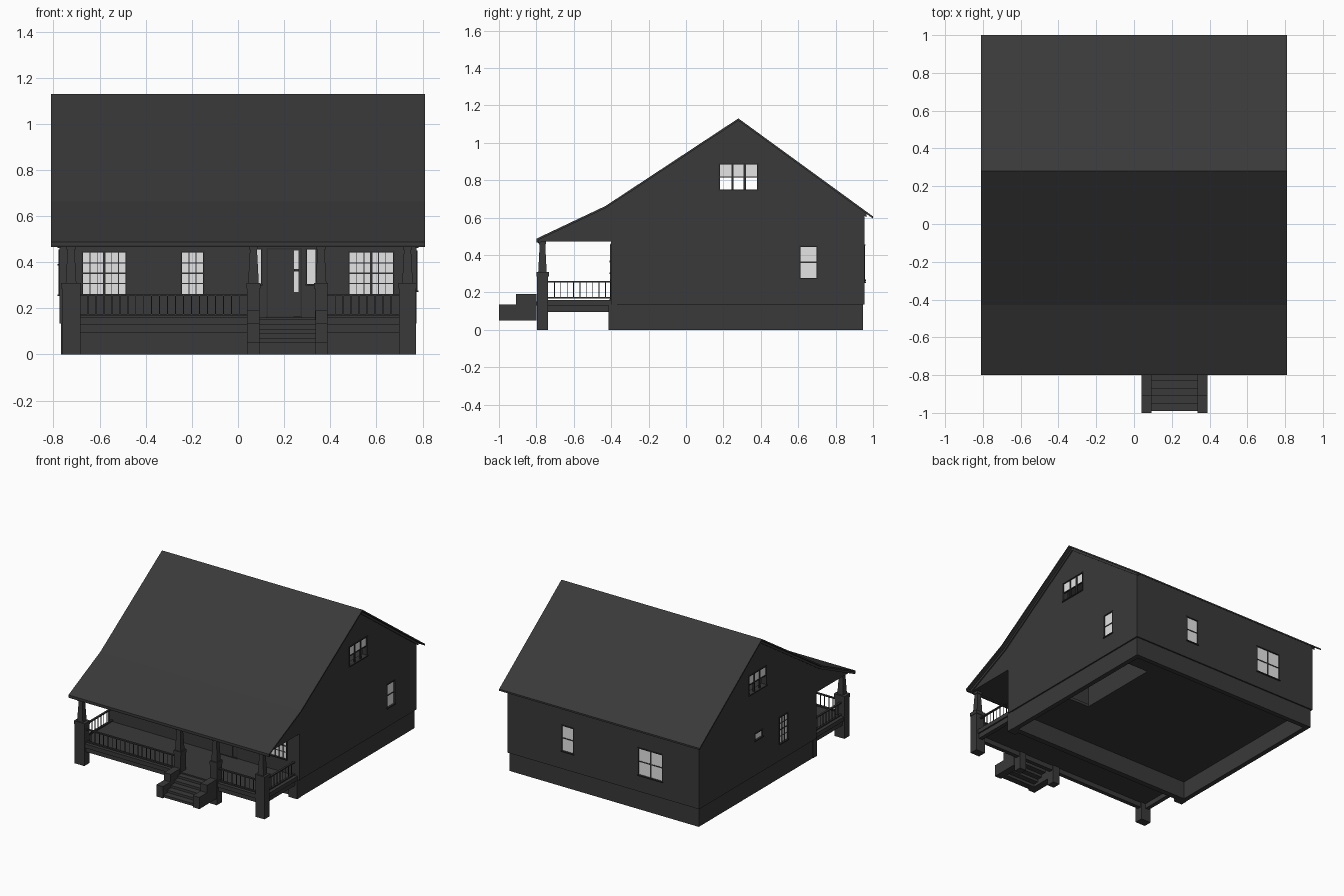
import bpy, bmesh
from mathutils import Matrix

cube = bpy.data.objects.get("Cube")
if cube:
    bpy.data.objects.remove(cube, do_unlink=True)


def material(name, value):
    m = bpy.data.materials.new(name)
    m.use_nodes = True
    colour = (value, value, value, 1)
    m.diffuse_color = colour
    m.node_tree.nodes["Principled BSDF"].inputs["Base Color"].default_value = colour
    return m


SIDING = material("charcoal", 0.041)
TRIM = material("dark trim", 0.03)
GLASS = material("pale glass", 0.78)


def box(bm, x0, x1, y0, y1, z0, z1, taper=1.0):
    mat = Matrix.Translation(((x0 + x1) / 2, (y0 + y1) / 2, (z0 + z1) / 2))
    mat = mat @ Matrix.Diagonal((abs(x1 - x0), abs(y1 - y0), z1 - z0, 1))
    verts = bmesh.ops.create_cube(bm, size=1, matrix=mat)["verts"]
    for v in verts:
        if v.co.z > (z0 + z1) / 2:
            v.co.x = (x0 + x1) / 2 + (v.co.x - (x0 + x1) / 2) * taper
            v.co.y = (y0 + y1) / 2 + (v.co.y - (y0 + y1) / 2) * taper


def ring(bm, outer, inner, z0, z1):
    X0, X1, Y0, Y1 = outer
    x0, x1, y0, y1 = inner
    box(bm, X0, X1, Y0, y0, z0, z1)
    box(bm, X0, X1, y1, Y1, z0, z1)
    box(bm, X0, x0, y0, y1, z0, z1)
    box(bm, x1, X1, y0, y1, z0, z1)


def prism(bm, x0, x1, profile):
    face = bm.faces.new([bm.verts.new((x0, y, z)) for y, z in profile])
    ext = bmesh.ops.extrude_face_region(bm, geom=[face])["geom"]
    for v in ext:
        if isinstance(v, bmesh.types.BMVert):
            v.co.x = x1


def make(name, bm, mat):
    bmesh.ops.recalc_face_normals(bm, faces=bm.faces)
    me = bpy.data.meshes.new(name)
    bm.to_mesh(me)
    bm.free()
    me.materials.append(mat)
    ob = bpy.data.objects.new(name, me)
    bpy.context.scene.collection.objects.link(ob)
    return ob


def cut(ob, cutter):
    cutter.hide_render = True
    mod = ob.modifiers.new("cut", "BOOLEAN")
    mod.operation, mod.solver, mod.object = "DIFFERENCE", "EXACT", cutter
    bpy.context.view_layer.update()
    dg = bpy.context.evaluated_depsgraph_get()
    me = bpy.data.meshes.new_from_object(ob.evaluated_get(dg))
    ob.modifiers.clear()
    ob.data = me
    bpy.data.objects.remove(cutter, do_unlink=True)


# Roof line, front eave to back eave
ROOF = [(-0.8, 0.487), (-0.43, 0.662), (0.28, 1.13), (1.0, 0.606)]


def roof_z(y):
    for (a, p), (b, q) in zip(ROOF, ROOF[1:]):
        if y <= b:
            return p + (q - p) * (y - a) / (b - a)


def band(lo, hi, line=ROOF):
    return [(y, z - lo) for y, z in line] + [(y, z - hi) for y, z in reversed(line)]


bm = bmesh.new()
prism(bm, -0.81, 0.81, band(0, 0.012))
make("roof", bm, SIDING)
RAKE = [(-0.79, roof_z(-0.79))] + ROOF[1:3] + [(0.965, roof_z(0.965))]
bm = bmesh.new()
for s in (-1, 1):
    prism(bm, s * 0.77, s * 0.783, band(0.01, 0.03, RAKE))
make("rake_boards", bm, SIDING)
bm = bmesh.new()
box(bm, -0.81, 0.81, -0.798, -0.785, 0.466, 0.484)
make("front_fascia", bm, TRIM)

# Wall shell
FRONT, BACK, SIDE = -0.40, 0.955, 0.775
bm = bmesh.new()
prism(bm, -SIDE, SIDE, [(FRONT, 0.135), (BACK, 0.135)]
      + [(y, roof_z(y) - 0.009) for y in (BACK, 0.28, FRONT)])
walls = make("walls", bm, SIDING)
bm = bmesh.new()
box(bm, -0.735, 0.735, -0.36, 0.915, 0, 2)
cut(walls, make("interior_cutter", bm, SIDING))

# Foundation with front corner piers, floors and stairwell wall
bm = bmesh.new()
ring(bm, (-0.765, 0.765, -0.385, 0.945), (-0.73, 0.73, -0.345, 0.91), 0, 0.135)
for s in (-1, 1):
    box(bm, s * 0.70, s * 0.768, -0.415, -0.37, 0, 0.135)
make("foundation", bm, SIDING)
bm = bmesh.new()
ring(bm, (-0.76, 0.76, -0.39, 0.94), (0.42, 0.62, 0.02, 0.64), 0.13, 0.15)
make("ground_floor", bm, SIDING)
bm = bmesh.new()
box(bm, 0.40, 0.42, 0.02, 0.64, 0.13, 0.58)
make("stairwell_wall", bm, SIDING)
bm = bmesh.new()
box(bm, -0.74, 0.74, -0.37, 0.92, 0.58, 0.6)
make("attic_floor", bm, SIDING)

# Windows
cutters, frames, panes = bmesh.new(), bmesh.new(), bmesh.new()


def wall_box(bm, side, u0, u1, d0, d1, z0, z1):
    if side in ("front", "back"):
        s, base = (-1, FRONT) if side == "front" else (1, BACK)
        a, b = sorted((base + s * d0, base + s * d1))
        box(bm, u0, u1, a, b, z0, z1)
    else:
        s = 1 if side == "left" else -1
        a, b = sorted((s * (SIDE + d0), s * (SIDE + d1)))
        box(bm, a, b, u0, u1, z0, z1)


def casing(side, u0, u1, z0, z1, w=0.007):
    for a, b in ((u0 - w, u0), (u1, u1 + w)):
        wall_box(frames, side, a, b, -0.015, 0.003, z0, z1)
    wall_box(frames, side, u0 - w, u1 + w, -0.015, 0.004, z1, z1 + w)
    wall_box(frames, side, u0 - w, u1 + w, -0.015, 0.008, z0 - w, z0)


def window(side, u0, u1, z0, z1, units=1, cols=1, rows=2, open_below=False):
    wall_box(cutters, side, u0, u1, -0.07, 0.03, z0, z1)
    casing(side, u0, u1, z0, z1)
    mid = (z0 + z1) / 2
    wall_box(panes, side, u0, u1, -0.01, -0.006, mid if open_below else z0, z1)
    n = units * cols
    for k in range(1, n):
        u, h = u0 + (u1 - u0) * k / n, 0.0017 if k % cols else 0.006
        wall_box(frames, side, u - h, u + h, -0.012, -0.002, z0, z1)
    for k in range(1, rows):
        z, h = z0 + (z1 - z0) * k / rows, 0.0035 if 2 * k == rows else 0.0017
        wall_box(frames, side, u0, u1, -0.012, -0.003, z - h, z + h)


window("front", -0.672, -0.488, 0.262, 0.442, 2, 3, 4)
window("front", -0.243, -0.152, 0.262, 0.442, 1, 3, 4)
window("front", 0.484, 0.672, 0.262, 0.442, 2, 3, 4)
window("front", 0.065, 0.10, 0.305, 0.455, rows=1)
window("front", 0.30, 0.335, 0.305, 0.455, rows=1)
window("back", 0.242, 0.332, 0.268, 0.45)
window("back", -0.477, -0.285, 0.258, 0.45, 2)
window("left", 0.612, 0.698, 0.278, 0.443)
window("right", -0.065, 0.025, 0.26, 0.448, 1, 3, 4)
window("right", 0.228, 0.312, 0.393, 0.437, rows=1)
for gable in ("left", "right"):
    window(gable, 0.182, 0.38, 0.75, 0.884, 3, 1, 2, True)

# Front door with a narrow light
casing("front", 0.13, 0.27, 0.165, 0.455)
wall_box(panes, "front", 0.243, 0.263, 0, 0.006, 0.27, 0.45)
wall_box(frames, "front", 0.243, 0.263, 0, 0.008, 0.36, 0.37)
bm = bmesh.new()
wall_box(bm, "front", 0.13, 0.24, -0.01, 0.006, 0.16, 0.455)
make("front_door", bm, SIDING)
cut(walls, make("window_cutter", cutters, SIDING))
make("window_frames", frames, TRIM)
make("window_glass", panes, GLASS)

# Porch floor, ceiling and side gables
bm = bmesh.new()
box(bm, -0.76, 0.76, -0.79, -0.39, 0.13, 0.16)
ring(bm, (-0.75, 0.75, -0.775, -0.39), (-0.72, 0.72, -0.745, -0.42), 0.095, 0.13)
make("porch_floor", bm, SIDING)
bm = bmesh.new()
box(bm, -0.77, 0.77, -0.78, -0.40, 0.472, 0.478)
for s in (-1, 1):
    prism(bm, s * 0.755, s * SIDE, [(-0.78, 0.472), (FRONT, 0.472)]
          + [(y, roof_z(y) - 0.009) for y in (FRONT, -0.43, -0.78)])
make("porch_ceiling", bm, SIDING)

# Porch piers and tapered columns
bm = bmesh.new()
for x, w in ((-0.724, 0.04), (0.067, 0.027), (0.36, 0.027), (0.735, 0.037)):
    box(bm, x - w, x + w, -0.797, -0.737, 0, 0.295)
    box(bm, x - w - 0.003, x + w + 0.003, -0.799, -0.733, 0.285, 0.31)
    box(bm, x - 0.023, x + 0.023, -0.79, -0.745, 0.31, 0.46, 0.65)
    box(bm, x - 0.02, x + 0.02, -0.787, -0.748, 0.455, 0.475)
make("porch_columns", bm, SIDING)

# Railings
bm = bmesh.new()
for x0, x1 in ((-0.685, 0.04), (0.387, 0.698)):
    for z0, z1 in ((0.166, 0.175), (0.254, 0.262)):
        box(bm, x0, x1, -0.776, -0.762, z0, z1)
    n = round((x1 - x0) / 0.034)
    for k in range(1, n):
        x = x0 + (x1 - x0) * k / n
        box(bm, x - 0.002, x + 0.002, -0.771, -0.767, 0.175, 0.254)
for s in (-1, 1):
    x = s * 0.735
    for z0, z1 in ((0.166, 0.175), (0.254, 0.262)):
        box(bm, x - 0.007, x + 0.007, -0.737, -0.40, z0, z1)
    for k in range(1, 10):
        y = -0.737 + 0.034 * k
        box(bm, x - 0.002, x + 0.002, y - 0.002, y + 0.002, 0.175, 0.254)
make("porch_railings", bm, SIDING)

# Front steps between stepped cheek walls
bm = bmesh.new()
for x0, x1 in ((0.04, 0.093), (0.335, 0.388)):
    box(bm, x0, x1, -1.0, -0.91, 0.05, 0.135)
    box(bm, x0, x1, -0.91, -0.80, 0.05, 0.19)
make("step_cheeks", bm, SIDING)
bm = bmesh.new()
for k in range(5):
    y, z = -0.985 + 0.04 * k, 0.07 + 0.02 * k
    box(bm, 0.093, 0.335, y, y + 0.045, z - 0.02, z)
    box(bm, 0.093, 0.335, y - 0.005, y + 0.04, z - 0.005, z + 0.001)
make("front_steps", bm, SIDING)
